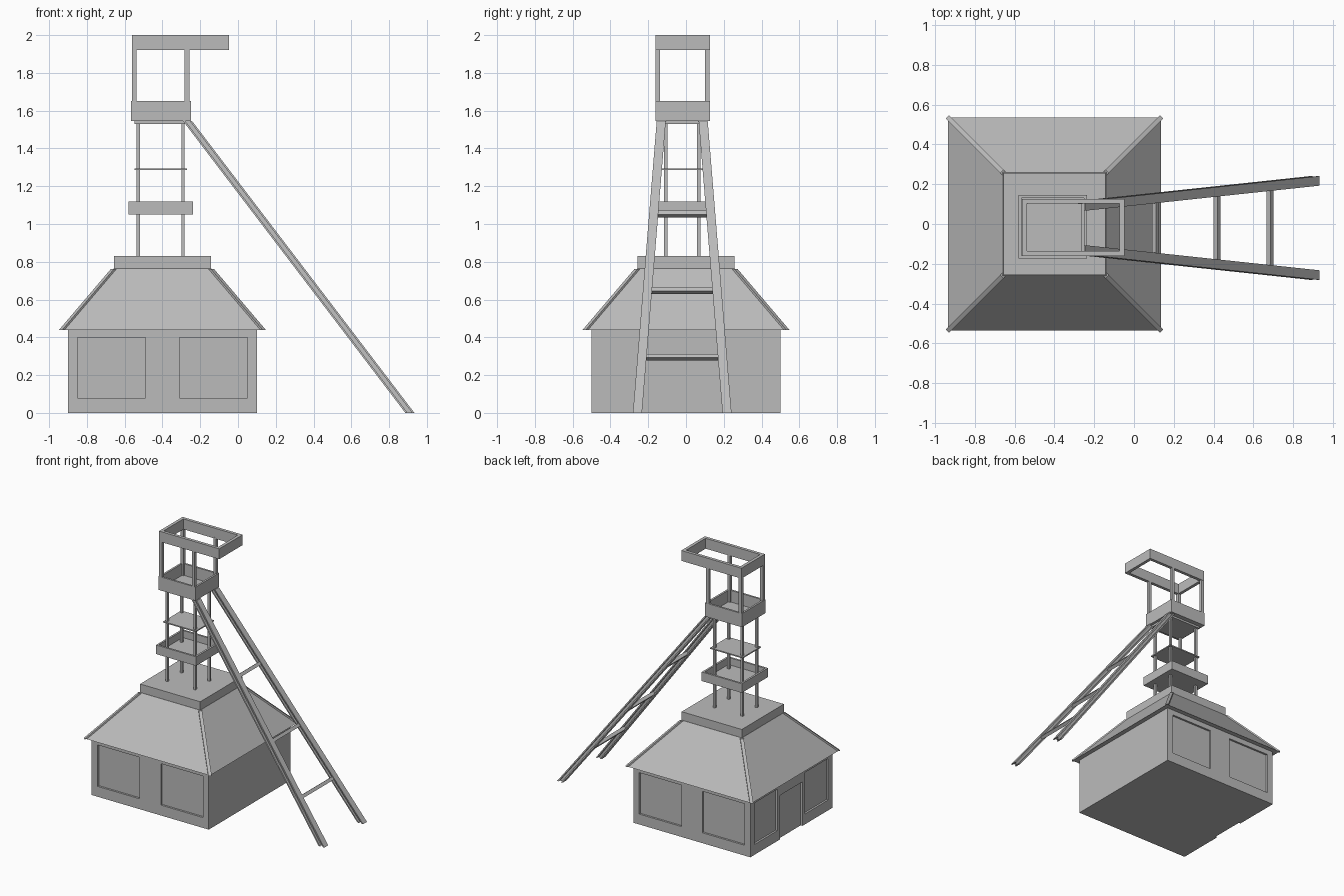
import bpy
import bmesh
from mathutils import Vector

cube = bpy.data.objects.get("Cube")
if cube:
    bpy.data.objects.remove(cube, do_unlink=True)

grey = bpy.data.materials.new("plain grey")
grey.use_nodes = True
grey.diffuse_color = (0.5, 0.5, 0.5, 1)
grey.node_tree.nodes["Principled BSDF"].inputs["Base Color"].default_value = (0.5, 0.5, 0.5, 1)

TOWER_Y = -0.02
HOUSE_X = -0.4


def finish(name, bm):
    bmesh.ops.recalc_face_normals(bm, faces=bm.faces)
    mesh = bpy.data.meshes.new(name)
    bm.to_mesh(mesh)
    bm.free()
    mesh.materials.append(grey)
    obj = bpy.data.objects.new(name, mesh)
    bpy.context.collection.objects.link(obj)
    return obj


def loft(bm, low, high):
    """Closed solid between two matching outlines."""
    a = [bm.verts.new(p) for p in low]
    b = [bm.verts.new(p) for p in high]
    bm.faces.new(a)
    bm.faces.new(b)
    n = len(a)
    for i in range(n):
        j = (i + 1) % n
        bm.faces.new((a[i], a[j], b[j], b[i]))


def rect(x0, x1, y0, y1, z):
    return [(x0, y0, z), (x1, y0, z), (x1, y1, z), (x0, y1, z)]


def add_box(bm, x, y, z):
    loft(bm, rect(*x, *y, z[0]), rect(*x, *y, z[1]))


def box(name, x, y, z):
    bm = bmesh.new()
    add_box(bm, x, y, z)
    return finish(name, bm)


def rail_frame(name, x, y, z, t, floor):
    """Four upright boards, mitred at the corners, optionally with a floor."""
    bm = bmesh.new()
    loops = []
    for d, h in ((0, z[0]), (0, z[1]), (t, z[1]), (t, z[0])):
        loops.append([bm.verts.new(p) for p in
                      rect(x[0] + d, x[1] - d, y[0] + d, y[1] - d, h)])
    for k in range(4):
        a, b = loops[k], loops[(k + 1) % 4]
        for i in range(4):
            j = (i + 1) % 4
            bm.faces.new((a[i], a[j], b[j], b[i]))
    obj = finish(name, bm)
    if floor:
        box(name + "_floor", (x[0] + t, x[1] - t), (y[0] + t, y[1] - t),
            (z[0], z[0] + 0.015))
    return obj


def posts(name, xs, ys, z, w):
    bm = bmesh.new()
    for x in xs:
        for y in ys:
            add_box(bm, (x - w, x + w), (y - w, y + w), z)
    return finish(name, bm)


# House walls with shallow recessed panels and a doorway
walls = box("house_walls", (-0.9, 0.1), (-0.5, 0.5), (0, 0.45))
depth = 0.015
bm = bmesh.new()
for s in (-1, 1):
    ys = sorted((s * 0.6, s * (0.5 - depth)))
    for x in ((-0.85, -0.49), (-0.31, 0.05)):
        add_box(bm, x, ys, (0.08, 0.4))
    add_box(bm, (-1, -0.9 + depth), sorted((s * 0.17, s * 0.45)), (0.08, 0.4))
add_box(bm, (-1, -0.9 + depth), (-0.135, 0.135), (-0.1, 0.34))
cutter = finish("panel_cutter", bm)
cutter.hide_render = True
mod = walls.modifiers.new("panels", "BOOLEAN")
mod.operation = "DIFFERENCE"
mod.solver = "EXACT"
mod.object = cutter
bpy.context.view_layer.objects.active = walls
bpy.ops.object.modifier_apply(modifier=mod.name)
bpy.data.objects.remove(cutter, do_unlink=True)


# Hipped roof, hip trims and flat cap
def square(r, z):
    return rect(HOUSE_X - r, HOUSE_X + r, -r, r, z)


bm = bmesh.new()
loft(bm, square(0.535, 0.44), square(0.258, 0.765))
finish("roof", bm)

bm = bmesh.new()
for sx in (-1, 1):
    for sy in (-1, 1):
        ends = []
        for r, z in ((0.53, 0.44), (0.256, 0.762)):
            c = Vector((HOUSE_X + sx * r, sy * r, z))
            across = Vector((sx, -sy, 0)).normalized() * 0.012
            out = Vector((sx, sy, 0)).normalized() * 0.012
            ends.append([c + across - out, c + across + out, c - across + out, c - across - out])
        loft(bm, *ends)
finish("roof_hip_trims", bm)
box("roof_cap", (-0.657, -0.143), (-0.257, 0.257), (0.755, 0.83))

# Tower shaft: posts, railed gallery, thin landing and head plate
posts("shaft_posts", (-0.529, -0.291), (TOWER_Y - 0.087, TOWER_Y + 0.087), (0.82, 1.545), 0.009)
rail_frame("lower_gallery", (-0.58, -0.237), (-0.173, 0.147), (1.05, 1.12), 0.015, True)
landing = ((-0.548, -0.27), (TOWER_Y - 0.11, TOWER_Y + 0.11))
box("middle_landing", *landing, (1.285, 1.294))
box("head_plate", *landing, (1.53, 1.548))

# Head of the tower
rail_frame("upper_gallery", (-0.566, -0.25), (-0.161, 0.126), (1.545, 1.65), 0.015, True)
posts("head_posts", (-0.549, -0.27), (-0.149, 0.113), (1.55, 1.93), 0.012)
rail_frame("crane_frame", (-0.562, -0.048), (-0.161, 0.126), (1.92, 2.0), 0.024, False)

# Two raking legs with an I-shaped section
half, web, flange = 0.024, 0.007, 0.012
quarter = [(half, half), (flange, half), (flange, web)]
outline = quarter + [(-x, y) for x, y in reversed(quarter)]
outline += [(-x, -y) for x, y in outline]
FOOT, HEAD, TOP = 0.91, -0.267, 1.545
for side, s in (("left_of_rungs", -1), ("right_of_rungs", 1)):
    bm = bmesh.new()
    low = [(FOOT + x, TOWER_Y + s * 0.237 + y, 0) for x, y in outline]
    high = [(HEAD + x, TOWER_Y + s * 0.111 + y, TOP) for x, y in outline]
    loft(bm, low, high)
    finish("raking_leg_" + side, bm)

# Rungs tying the legs together, square to the slope
along = Vector((HEAD - FOOT, 0, TOP)).normalized() * 0.0125
normal = Vector((along.z, 0, -along.x))
bm = bmesh.new()
for z in (0.295, 0.647, 1.053):
    t = z / TOP
    reach = 0.237 + (0.111 - 0.237) * t - 0.006
    ends = []
    for s in (-1, 1):
        c = Vector((FOOT + (HEAD - FOOT) * t, TOWER_Y + s * reach, z))
        ends.append([c + along + normal, c + along - normal,
                     c - along - normal, c - along + normal])
    loft(bm, *ends)
finish("leg_rungs", bm)
